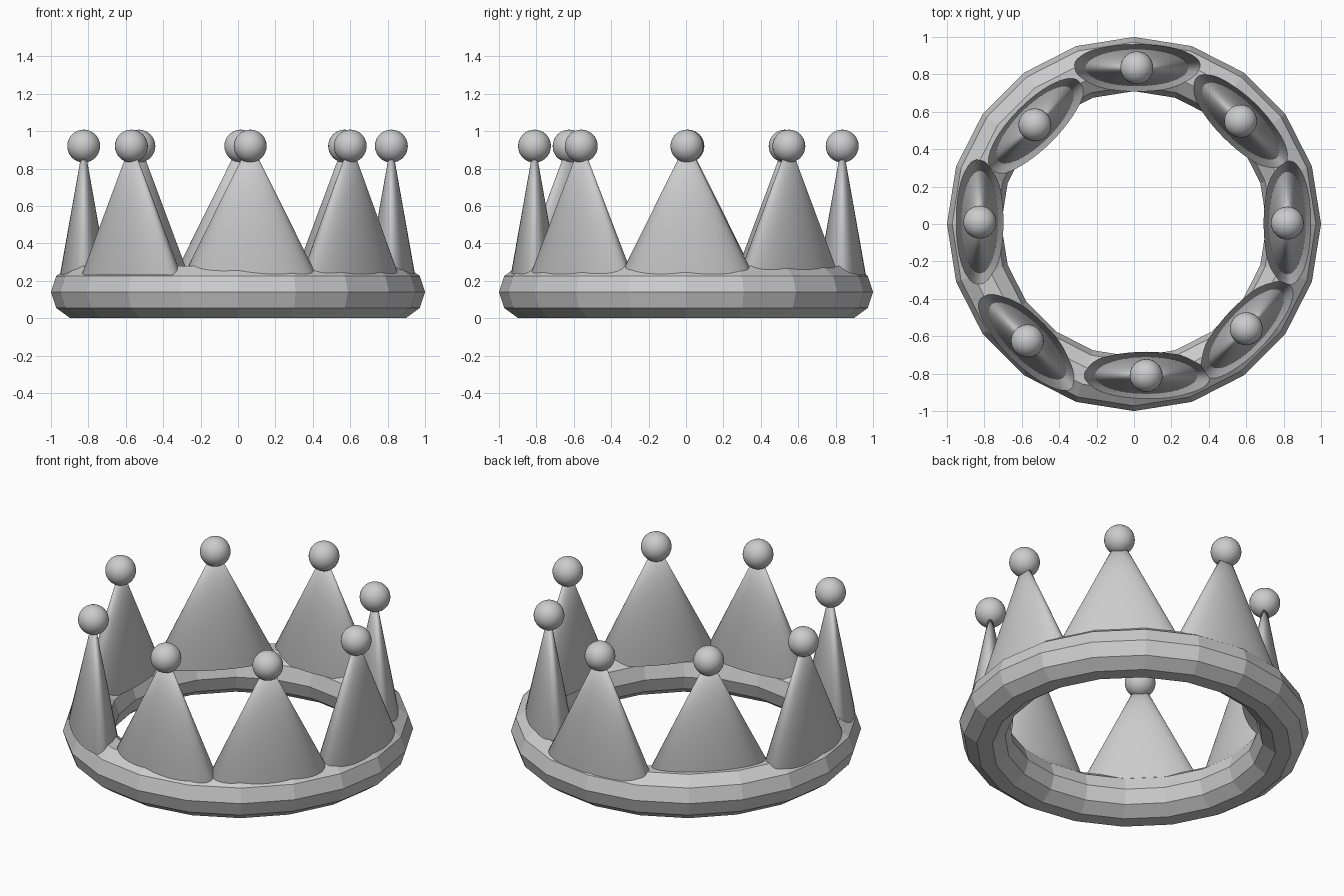
import bpy
import math

if "Cube" in bpy.data.objects:
    bpy.data.objects.remove(bpy.data.objects["Cube"])

# Faceted rounded base ring
bpy.ops.mesh.primitive_torus_add(major_segments=20, minor_segments=10,
                                 major_radius=0.855, minor_radius=0.145,
                                 location=(0, 0, 0.14))
bpy.context.object.name = "base_ring"

BASE_Z, TIP_Z = 0.23, 0.945


def add_point(index, x, y, angle):
    # Flattened cone spike, long side following the ring
    bpy.ops.mesh.primitive_cone_add(vertices=48, radius1=1, radius2=0,
                                    depth=TIP_Z - BASE_Z,
                                    location=(x, y, (TIP_Z + BASE_Z) / 2),
                                    rotation=(0, 0, math.radians(angle)))
    spike = bpy.context.object
    spike.name = f"spike_{index}"
    spike.scale = (0.355, 0.127, 1)
    bpy.ops.object.shade_smooth()
    # Ball on the tip
    bpy.ops.mesh.primitive_uv_sphere_add(segments=32, ring_count=16,
                                         radius=0.088, location=(x, y, 0.92))
    bpy.context.object.name = f"tip_ball_{index}"
    bpy.ops.object.shade_smooth()


# Slightly uneven hand placement around the ring: x, y, turn
points = [(0.015, 0.835, 0), (0.57, 0.55, -45), (0.82, 0.005, 90),
          (0.60, -0.56, 47), (0.065, -0.81, 0), (-0.57, -0.625, -45),
          (-0.825, 0.01, 90), (-0.53, 0.53, 45)]
for i, p in enumerate(points):
    add_point(i + 1, *p)
